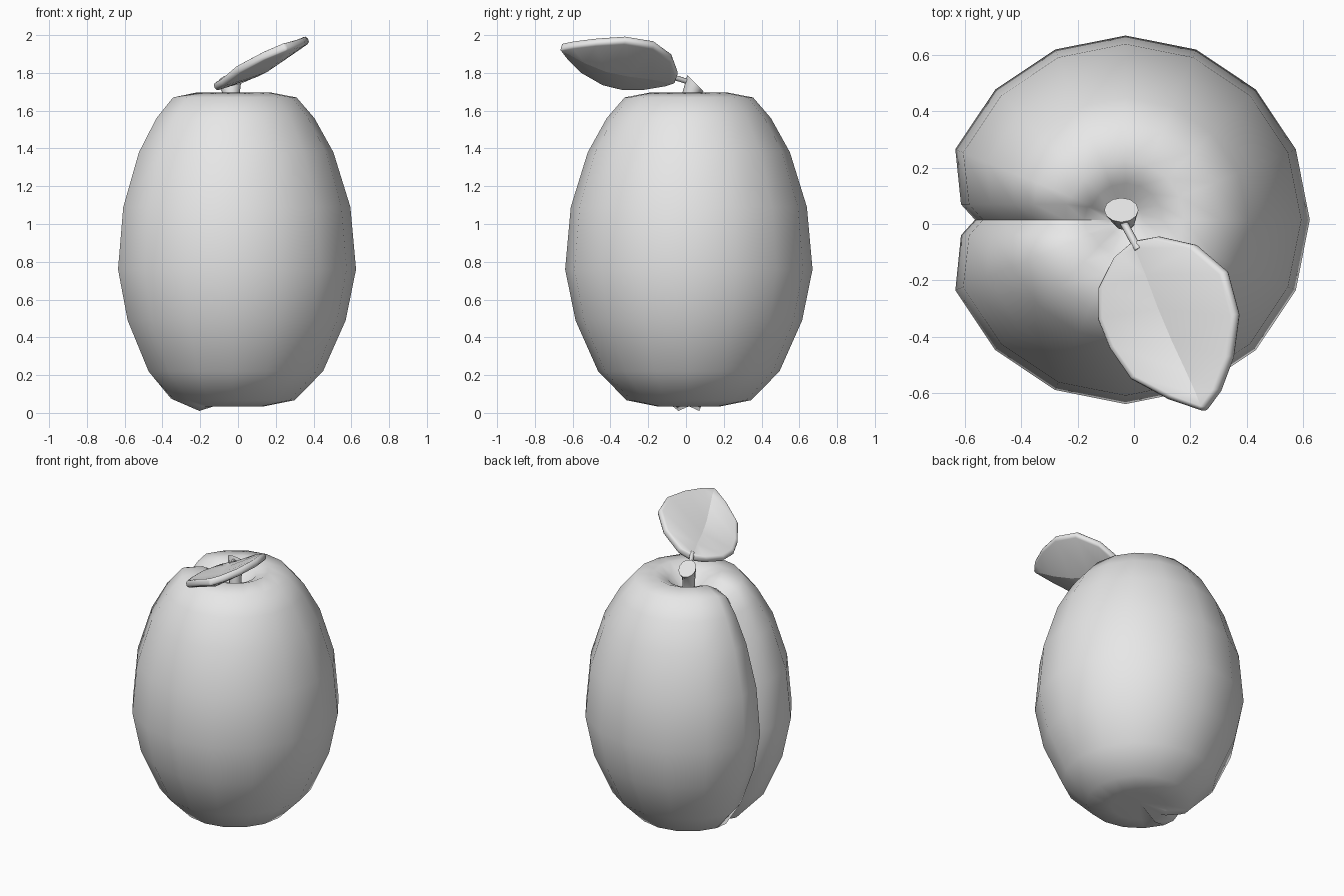
import bpy, bmesh
from math import sin, cos, pi, radians
from mathutils import Vector

if "Cube" in bpy.data.objects:
    bpy.data.objects.remove(bpy.data.objects["Cube"], do_unlink=True)

grey = bpy.data.materials.new("plain_grey")
grey.use_nodes = True
grey.diffuse_color = (0.8, 0.8, 0.8, 1)
grey.node_tree.nodes["Principled BSDF"].inputs["Base Color"].default_value = (0.8, 0.8, 0.8, 1)


def finish(bm, name):
    """Turn a bmesh into a smooth shaded object."""
    bmesh.ops.recalc_face_normals(bm, faces=bm.faces)
    for f in bm.faces:
        f.smooth = True
    mesh = bpy.data.meshes.new(name)
    bm.to_mesh(mesh)
    bm.free()
    mesh.materials.append(grey)
    obj = bpy.data.objects.new(name, mesh)
    bpy.context.collection.objects.link(obj)
    return obj


def bridge(bm, a, b):
    """Join two closed rings with quads."""
    n = len(a)
    for i in range(n):
        j = (i + 1) % n
        bm.faces.new((a[i], a[j], b[j], b[i]))


def crease(bm, verts):
    """Mark the edges along a line of vertices as sharp."""
    for a, b in zip(verts, verts[1:]):
        edge = bm.edges.get((a, b))
        if edge:
            edge.smooth = False


def tube(name, rings, sides):
    """Rings of (centre, direction, radius), capped at both ends."""
    bm = bmesh.new()
    loops = []
    for centre, direction, radius in rings:
        turn = Vector(direction).to_track_quat('Z', 'Y')
        loops.append([bm.verts.new(Vector(centre) + turn @ Vector(
            (radius * cos(2 * pi * i / sides), radius * sin(2 * pi * i / sides), 0)))
            for i in range(sides)])
    for a, b in zip(loops, loops[1:]):
        bridge(bm, a, b)
    for loop in (loops[0], loops[-1]):
        cap = bm.faces.new(loop)
        for e in cap.edges:
            e.smooth = False
    return finish(bm, name)


# Fruit body: radius, height, seam depth, seam rim depth
profile = [(0.17, 0.035, 0.0, -0.025), (0.33, 0.067, 0.06, 0.01),
           (0.48, 0.22, 0.11, 0.05), (0.60, 0.49, 0.12, 0.065),
           (0.655, 0.76, 0.12, 0.07), (0.625, 1.09, 0.12, 0.07),
           (0.535, 1.38, 0.11, 0.06), (0.435, 1.56, 0.10, 0.045),
           (0.34, 1.67, 0.08, 0.03), (0.21, 1.695, 0.05, 0.015),
           (0.13, 1.66, 0.03, 0.01), (0.06, 1.59, 0.0, 0.0)]
CX, CY = -0.03, 0.015
bm = bmesh.new()
rings, seam = [], []
for k, (r, z, deep, rim) in enumerate(profile):
    # Inward direction across the profile, for pressing in the seam
    before, after = profile[max(k - 1, 0)], profile[min(k + 1, len(profile) - 1)]
    along = Vector((after[0] - before[0], after[1] - before[1])).normalized()
    inward = Vector((-along.y, along.x))
    ring = []
    for i in range(-7, 8):
        a = radians(22.5 * i)
        ring.append(bm.verts.new((CX + r * cos(a), CY + r * sin(a), z)))
    half = min(0.055, 0.35 * r)
    for depth, side in ((rim, half), (deep, 0), (rim, -half)):
        p = Vector((r, z)) + inward * depth
        ring.append(bm.verts.new((CX - p.x, CY + side, p.y)))
    rings.append(ring)
    seam.append(ring[16])
for a, b in zip(rings, rings[1:]):
    bridge(bm, a, b)
for ring, height in ((rings[0], 0.065), (rings[-1], 1.57)):
    pole = bm.verts.new((CX, CY, height))
    for i, v in enumerate(ring):
        bm.faces.new((v, ring[(i + 1) % len(ring)], pole))
crease(bm, seam)
finish(bm, "fruit_body")

# Stem with a slanted cut end, and the small leaf stalk
tube("stem", [((-0.03, 0.015, 1.55), (0, 0, 1), 0.036),
              ((-0.035, 0.02, 1.68), (0, 0.15, 1), 0.042),
              ((-0.045, 0.05, 1.745), (0, 0.7, 0.7), 0.061)], 12)
way = (0.05, -0.09, 0.03)
tube("leaf_stalk", [((-0.045, 0.02, 1.75), way, 0.014),
                    ((0.015, -0.09, 1.785), way, 0.014)], 8)

# Leaf: rows of left edge, midrib and right edge
rows = [((-0.07, -0.12, 1.745), (0.01, -0.085, 1.765), (0.09, -0.045, 1.80)),
        ((-0.125, -0.23, 1.725), (0.05, -0.18, 1.785), (0.22, -0.075, 1.885)),
        ((-0.125, -0.34, 1.725), (0.095, -0.30, 1.80), (0.33, -0.17, 1.955)),
        ((-0.085, -0.44, 1.75), (0.145, -0.42, 1.825), (0.37, -0.32, 1.98)),
        ((-0.01, -0.55, 1.815), (0.195, -0.53, 1.87), (0.35, -0.47, 1.97)),
        ((0.12, -0.62, 1.885), (0.23, -0.61, 1.915), (0.305, -0.59, 1.955))]
bm = bmesh.new()
grid = [[bm.verts.new(p) for p in row] for row in rows]
base = bm.verts.new((0.0, -0.06, 1.765))
tip = bm.verts.new((0.25, -0.665, 1.94))
for a, b in zip(grid, grid[1:]):
    for i in range(2):
        bm.faces.new((a[i], a[i + 1], b[i + 1], b[i]))
for i in range(2):
    bm.faces.new((base, grid[0][i + 1], grid[0][i]))
    bm.faces.new((tip, grid[-1][i], grid[-1][i + 1]))
crease(bm, [base] + [row[1] for row in grid] + [tip])
leaf = finish(bm, "leaf")
thick = leaf.modifiers.new("thickness", 'SOLIDIFY')
thick.thickness = 0.045
thick.offset = 0
soft = leaf.modifiers.new("soft_edge", 'BEVEL')
soft.width = 0.016
soft.segments = 2
soft.limit_method = 'ANGLE'
soft.angle_limit = radians(50)
